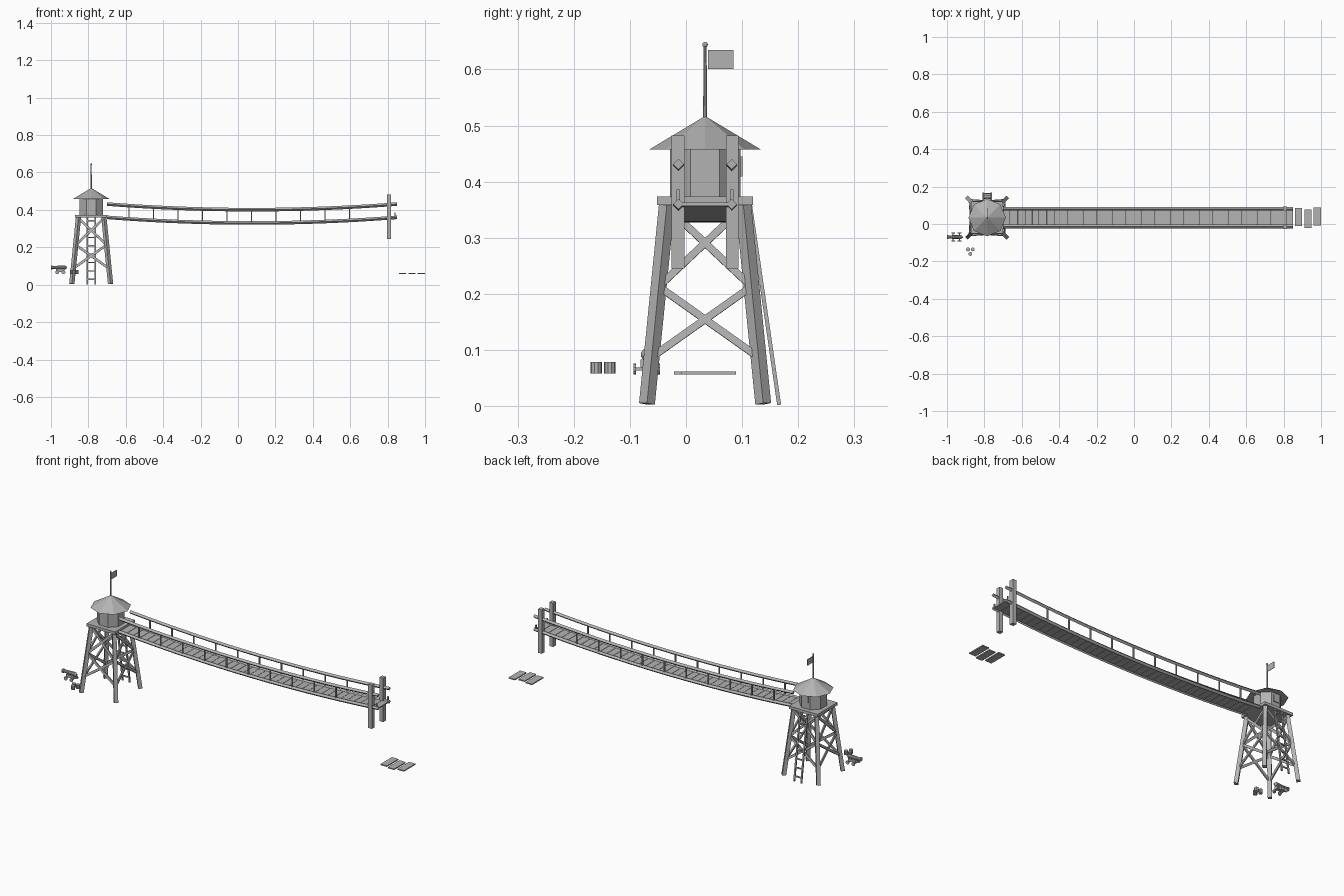
import bpy, bmesh, math
from mathutils import Vector, Matrix

cube = bpy.data.objects.get("Cube")
if cube:
    bpy.data.objects.remove(cube, do_unlink=True)

grey = bpy.data.materials.new("weathered_grey")
grey.use_nodes = True
COLOR = (0.45, 0.45, 0.45, 1)
grey.diffuse_color = COLOR
grey.node_tree.nodes["Principled BSDF"].inputs["Base Color"].default_value = COLOR

CX, CY = -0.785, 0.034      # tower axis
BX, HALF = 0.075, 0.775     # bridge middle and half length


def finish(name, bm):
    mesh = bpy.data.meshes.new(name)
    bmesh.ops.recalc_face_normals(bm, faces=bm.faces)
    bm.to_mesh(mesh)
    bm.free()
    mesh.materials.append(grey)
    ob = bpy.data.objects.new(name, mesh)
    bpy.context.collection.objects.link(ob)
    return ob


def add_box(bm, center, size, rot=Matrix()):
    m = Matrix.Translation(center) @ rot @ Matrix.Diagonal((*size, 1))
    bmesh.ops.create_cube(bm, size=1, matrix=m)


def add_beam(bm, a, b, width, depth, side):
    # box from a to b, its width lying along the side direction
    a, b, side = Vector(a), Vector(b), Vector(side)
    z = (b - a).normalized()
    y = z.cross(side).normalized()
    x = y.cross(z)
    rot = Matrix((x, y, z)).transposed().to_4x4()
    add_box(bm, (a + b) / 2, (width, depth, (b - a).length), rot)


def add_cone(bm, a, b, r1, r2, sides, turn=0.0):
    a, b = Vector(a), Vector(b)
    rot = (b - a).to_track_quat("Z", "Y").to_matrix().to_4x4()
    m = Matrix.Translation((a + b) / 2) @ rot @ Matrix.Rotation(turn, 4, "Z")
    bmesh.ops.create_cone(bm, cap_ends=True, segments=sides, radius1=r1,
                          radius2=r2, depth=(b - a).length, matrix=m)


def sag(x, top):
    return top - 0.03 * (1 - ((x - BX) / HALF) ** 2)


# Tower legs, splayed along the diagonals
def spread(z):
    return 0.104 - 0.1 * z


bm = bmesh.new()
for sx in (-1, 1):
    for sy in (-1, 1):
        lo, hi = spread(0.004), spread(0.36)
        add_beam(bm, (CX + sx * lo, CY + sy * lo, 0.004),
                 (CX + sx * hi, CY + sy * hi, 0.36), 0.02, 0.02, (sx, sy, 0))
finish("tower_legs", bm)

# Crossed braces, two tiers on each of the four sides
bm = bmesh.new()
for k in range(4):
    turn = Matrix.Rotation(k * math.pi / 2, 3, "Z")
    for z0, z1 in ((0.087, 0.213), (0.213, 0.355)):
        for s in (-1, 1):
            a = turn @ Vector((spread(z0), -s * spread(z0), z0))
            b = turn @ Vector((spread(z1), s * spread(z1), z1))
            off = Vector((CX, CY, 0))
            add_beam(bm, a + off, b + off, 0.007, 0.013, turn @ Vector((1, 0, 0.1)))
finish("tower_braces", bm)

# Platform, cabin and roof
bm = bmesh.new()
add_box(bm, (CX, CY, 0.366), (0.171, 0.171, 0.015))
finish("platform", bm)
bm = bmesh.new()
add_cone(bm, (CX, CY, 0.373), (CX, CY, 0.47), 0.068, 0.068, 8, math.pi / 8)
finish("cabin", bm)
bm = bmesh.new()
add_cone(bm, (CX, CY, 0.457), (CX, CY, 0.517), 0.1, 0.0, 8)
finish("roof", bm)
bm = bmesh.new()
add_box(bm, (CX, CY + 0.064, 0.427), (0.03, 0.006, 0.035))
finish("shutter", bm)

# Flag and pole
bm = bmesh.new()
add_cone(bm, (CX, CY, 0.505), (CX, CY, 0.642), 0.0035, 0.0028, 8)
bmesh.ops.create_uvsphere(bm, u_segments=10, v_segments=6, radius=0.005,
                          matrix=Matrix.Translation((CX, CY, 0.644)))
finish("flag_pole", bm)
bm = bmesh.new()
add_box(bm, (CX, CY + 0.028, 0.618), (0.002, 0.046, 0.034))
finish("flag", bm)

# Ladder leaning on the back
bm = bmesh.new()
foot, head = Vector((CX, 0.166, 0.002)), Vector((CX, 0.114, 0.36))
for s in (-1, 1):
    off = Vector((s * 0.021, 0, 0))
    add_beam(bm, foot + off, head + off, 0.008, 0.007, (1, 0, 0))
for i in range(8):
    p = foot.lerp(head, (i + 0.6) / 8)
    add_box(bm, p, (0.042, 0.005, 0.007))
finish("ladder", bm)

# Sagging bridge ropes with a diamond section
for label, side in (("right", -1), ("left", 1)):
    for kind, top in (("deck_rope", 0.36), ("hand_rope", 0.431)):
        bm = bmesh.new()
        rings = []
        for i in range(17):
            x = BX - HALF + i * HALF / 8
            y, z, r = CY + side * 0.0475, sag(x, top), 0.0095
            rings.append([bm.verts.new((x, y + dy * r, z + dz * r))
                          for dy, dz in ((1, 0), (0, 1), (-1, 0), (0, -1))])
        for a, b in zip(rings, rings[1:]):
            for j in range(4):
                k = (j + 1) % 4
                bm.faces.new((a[j], a[k], b[k], b[j]))
        bm.faces.new(rings[0])
        bm.faces.new(rings[-1])
        finish(label + "_" + kind, bm)

# Deck planks following the sag
bm = bmesh.new()
COUNT = 40
for i in range(COUNT):
    x = BX - HALF + (i + 0.5) * 2 * HALF / COUNT
    slope = math.atan(0.06 * (x - BX) / HALF ** 2)
    add_box(bm, (x, CY, sag(x, 0.36)), (0.037, 0.094, 0.006),
            Matrix.Rotation(-slope, 4, "Y"))
finish("deck_planks", bm)

# Rail uprights and the short stubs past the posts
bm = bmesh.new()
for s in (-1, 1):
    y = CY + s * 0.0475
    for i in range(10):
        x = -0.583 + i * 0.131
        add_box(bm, (x, y, sag(x, 0.3955)), (0.006, 0.006, 0.071))
    add_box(bm, (0.84, y, 0.372), (0.006, 0.006, 0.028))
finish("rail_uprights", bm)

# End posts
bm = bmesh.new()
for s in (-1, 1):
    add_box(bm, (0.808, CY + s * 0.0485, 0.364), (0.022, 0.023, 0.237))
finish("end_posts", bm)

# Loose planks
bm = bmesh.new()
for x, y in ((0.88, 0.037), (0.93, 0.028), (0.98, 0.04)):
    add_box(bm, (x, y, 0.059), (0.038, 0.098, 0.006))
finish("loose_planks", bm)

# Small cannon on a wheeled carriage
GX, GY = -0.955, -0.07
bm = bmesh.new()
add_cone(bm, (-0.925, GY, 0.092), (-0.995, GY, 0.092), 0.011, 0.008, 10)
add_cone(bm, (-0.993, GY, 0.092), (-1.0, GY, 0.092), 0.011, 0.011, 10)
add_cone(bm, (-0.915, GY, 0.092), (-0.925, GY, 0.092), 0.004, 0.011, 10)
finish("cannon_barrel", bm)
bm = bmesh.new()
add_box(bm, (GX + 0.005, GY, 0.076), (0.045, 0.022, 0.014))
for dx in (-0.012, 0.022):
    add_box(bm, (GX + dx, GY, 0.066), (0.005, 0.04, 0.005))
    for s in (-1, 1):
        add_cone(bm, (GX + dx, GY + s * 0.019, 0.066),
                 (GX + dx, GY + s * 0.024, 0.066), 0.01, 0.01, 10)
finish("cannon_carriage", bm)

# Three small kegs
bm = bmesh.new()
for x, y in ((-0.887, -0.136), (-0.862, -0.136), (-0.875, -0.16)):
    add_cone(bm, (x, y, 0.058), (x, y, 0.079), 0.0105, 0.0105, 10)
finish("kegs", bm)
